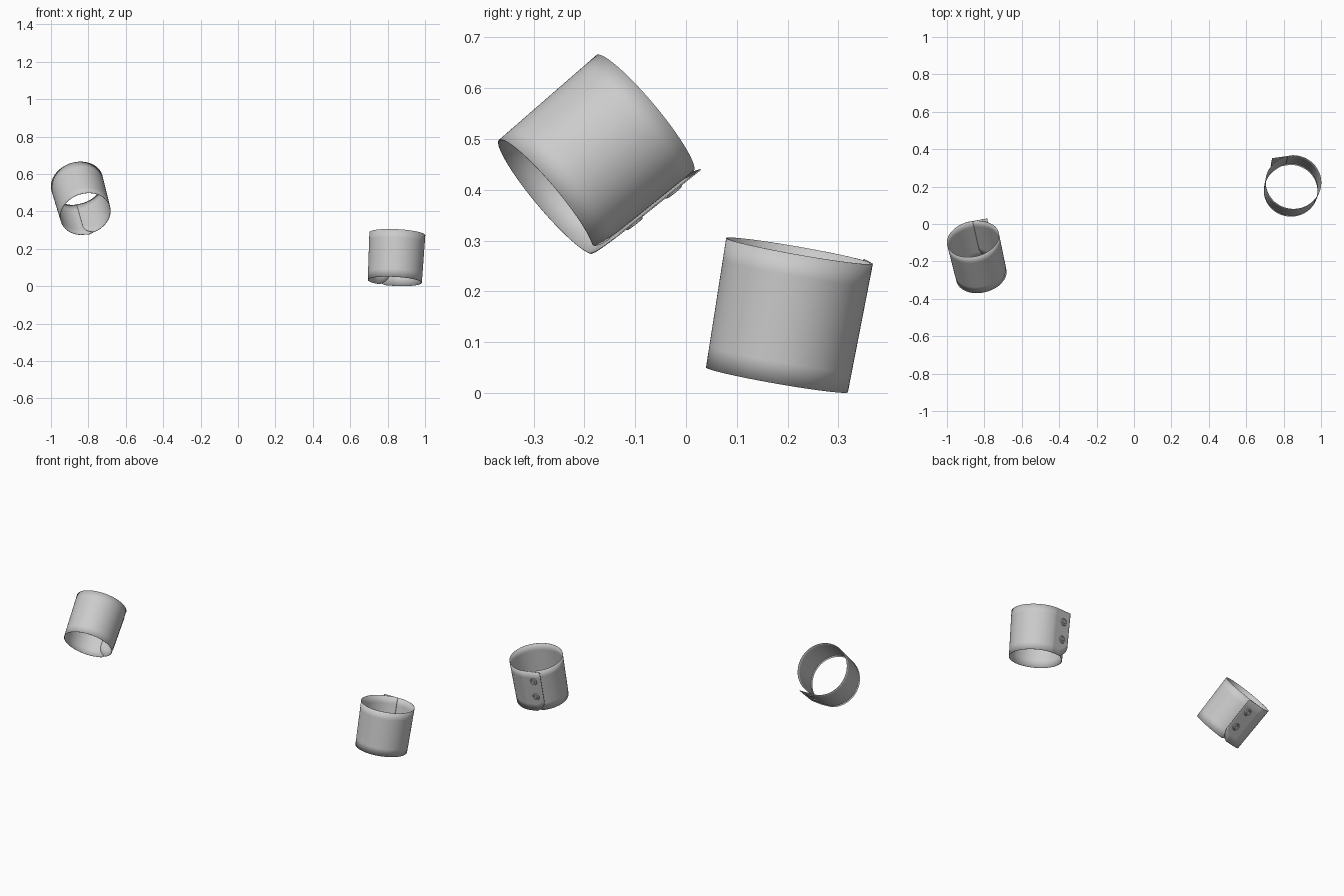
import bpy, bmesh, math
from mathutils import Vector

if "Cube" in bpy.data.objects:
    bpy.data.objects.remove(bpy.data.objects["Cube"])

LENGTH = 0.258
FLAP_A, FLAP_B = Vector((0.0, 1.0)), Vector((-0.74, 0.89))   # straight flap, in radii


def finish(name, bm, thickness=0):
    bmesh.ops.recalc_face_normals(bm, faces=bm.faces)
    me = bpy.data.meshes.new(name)
    bm.to_mesh(me)
    bm.free()
    ob = bpy.data.objects.new(name, me)
    bpy.context.collection.objects.link(ob)
    if thickness:
        mod = ob.modifiers.new("thickness", 'SOLIDIFY')
        mod.thickness = thickness
        mod.offset = 0
    bpy.ops.object.select_all(action='DESELECT')
    ob.select_set(True)
    bpy.context.view_layer.objects.active = ob
    bpy.ops.object.shade_smooth_by_angle(angle=math.radians(35))
    return ob


def corner_lift(d, width=0.055, height=0.06):
    # rounded lower corner: bottom edge rises within `width` of a strip end
    if d >= width:
        return 0.0
    k = 1 - d / width
    return height * (1 - math.sqrt(max(0, 1 - k * k))) * 0.6 + height * 0.4 * k


def strip_path():
    # overlapping ring followed by a straight flap, in units of the radius
    pts = []
    n = 96
    for i in range(n + 1):
        t = i / n
        a = math.radians(101 + 349 * t)
        r = 0.975 + 0.025 * t
        pts.append(Vector((math.cos(a) * r, math.sin(a) * r)))
    for i in range(1, 17):
        pts.append(FLAP_A.lerp(FLAP_B, i / 16))
    return pts


def make_cuff(side, c0, c1, normal, mirror, roll, rx, ry):
    c0, c1 = Vector(c0), Vector(c1)
    axis = (c1 - c0).normalized()
    n = Vector(normal)
    n = (n - axis * n.dot(axis)).normalized()
    x = n.cross(axis) * mirror
    cr, sr = math.cos(math.radians(roll)), math.sin(math.radians(roll))

    def place(p, z):
        k = 0.983 + 0.034 * z / LENGTH      # slight flare towards the top
        u, v = p.x * cr - p.y * sr, p.x * sr + p.y * cr
        return c0 + x * (u * rx * k) + n * (v * ry * k) + axis * z

    # cuff band
    pts = strip_path()
    dist = [0.0]
    for a, b in zip(pts, pts[1:]):
        dist.append(dist[-1] + (b - a).length * 0.145)
    bm = bmesh.new()
    rows = 6
    cols = []
    for p, d in zip(pts, dist):
        z0 = corner_lift(min(d, dist[-1] - d))
        cols.append([bm.verts.new(place(p, z0 + (LENGTH - z0) * j / rows))
                     for j in range(rows + 1)])
    for a, b in zip(cols, cols[1:]):
        for j in range(rows):
            bm.faces.new((a[j], b[j], b[j + 1], a[j + 1]))
    finish(side + "_cuff_band", bm, 0.0022)

    # two buttons on the flap
    profile = [(0.007, 0.006), (0.009, 0.0035), (0.014, 0.0035),
               (0.016, 0.0065), (0.019, 0.006), (0.021, 0.003), (0.021, 0.0)]
    mid = FLAP_A.lerp(FLAP_B, 0.58)
    for label, z in (("lower", 0.095), ("upper", 0.195)):
        o = place(mid, z)
        e1 = (place(FLAP_B, z) - place(FLAP_A, z)).normalized()
        e2 = (place(mid, z + 0.05) - o).normalized()
        m = e1.cross(e2).normalized()
        if m.dot(n) < 0:
            m = -m
        bm = bmesh.new()
        rings = [[bm.verts.new(o + e1 * (r * math.cos(t)) + e2 * (r * math.sin(t)) + m * h)
                  for t in (math.tau * i / 24 for i in range(24))] for r, h in profile]
        for a, b in zip(rings, rings[1:]):
            for i in range(24):
                bm.faces.new((a[i], a[(i + 1) % 24], b[(i + 1) % 24], b[i]))
        bm.faces.new(rings[0])
        bm.faces.new(rings[-1])
        finish(f"{side}_{label}_button", bm)


# upright cuff on the right, tilted cuff on the left
make_cuff("right", (0.8375, 0.178, 0.026), (0.851, 0.2225, 0.28), (0, 1, 0), 1, 0, 0.148, 0.144)
make_cuff("left", (-0.815, -0.275, 0.387), (-0.86, -0.08, 0.55), (0, 0.63, -0.77), -1, -12, 0.14, 0.148)
